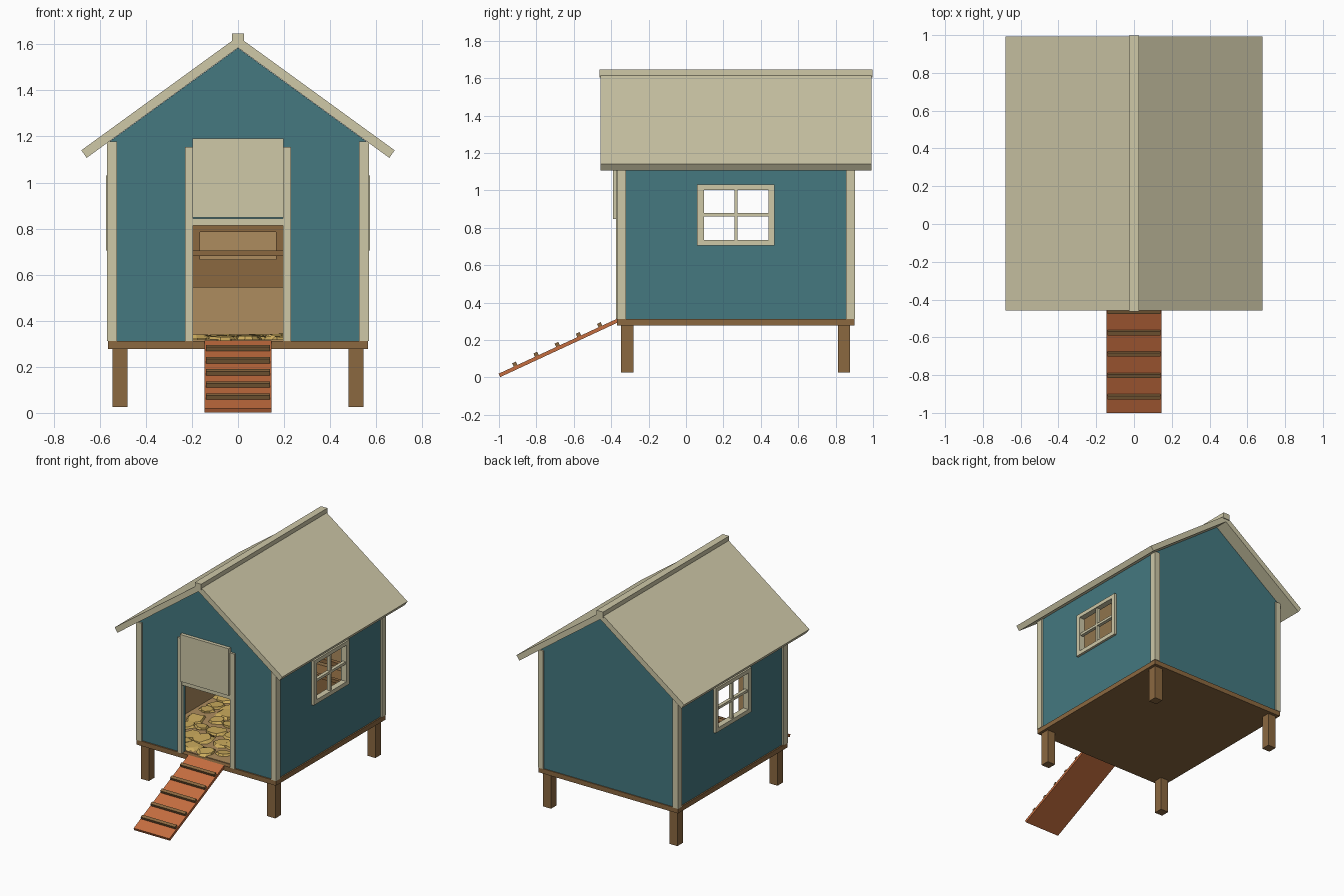
import bpy, bmesh, math, random
from mathutils import Matrix, Vector

random.seed(4)
if "Cube" in bpy.data.objects:
    bpy.data.objects.remove(bpy.data.objects["Cube"], do_unlink=True)


def material(name, rgb):
    m = bpy.data.materials.new(name)
    m.use_nodes = True
    m.diffuse_color = (*rgb, 1)
    m.node_tree.nodes["Principled BSDF"].inputs["Base Color"].default_value = (*rgb, 1)
    return m


TEAL = material("teal paint", (0.058, 0.188, 0.216))
CREAM = material("cream trim", (0.62, 0.58, 0.39))
BROWN = material("brown timber", (0.258, 0.138, 0.051))
TAN = material("bare plywood", (0.42, 0.265, 0.112))
ORANGE = material("ramp wood", (0.56, 0.155, 0.05))
STRAW = material("straw yellow", (0.60, 0.41, 0.11))


def finish(name, bm, *mats):
    bmesh.ops.recalc_face_normals(bm, faces=bm.faces[:])
    mesh = bpy.data.meshes.new(name)
    bm.to_mesh(mesh)
    bm.free()
    for m in mats:
        mesh.materials.append(m)
    obj = bpy.data.objects.new(name, mesh)
    bpy.context.collection.objects.link(obj)
    return obj


def line_inside(obj, inward):
    """Give the faces that look into the house the second material."""
    for p in obj.data.polygons:
        if p.normal.dot(Vector(inward)) > 0.9:
            p.material_index = 1


def box(name, x, y, z, mat):
    bm = bmesh.new()
    spans = (x, y, z)
    size = [b - a for a, b in spans]
    mid = [(a + b) / 2 for a, b in spans]
    bmesh.ops.create_cube(bm, size=1, matrix=Matrix.Translation(mid) @ Matrix.Diagonal((*size, 1)))
    return finish(name, bm, mat)


def prism(name, profile, y0, y1, *mats):
    """Extrude an x-z outline along y."""
    bm = bmesh.new()
    face = bm.faces.new([bm.verts.new((x, y0, z)) for x, z in profile])
    ext = bmesh.ops.extrude_face_region(bm, geom=[face])["geom"]
    bmesh.ops.translate(bm, vec=(0, y1 - y0, 0), verts=[v for v in ext if isinstance(v, bmesh.types.BMVert)])
    return finish(name, bm, *mats)


def side_wall(name, side):
    """Wall panel as a three by three grid without its centre cell."""
    ys, zs = (-0.35, 0.09, 0.445, 0.885), (0.31, 0.725, 1.01, 1.18)
    bm = bmesh.new()
    grid = [[bm.verts.new((side * 0.555, y, z)) for z in zs] for y in ys]
    for i in range(3):
        for j in range(3):
            if (i, j) != (1, 1):
                bm.faces.new((grid[i][j], grid[i + 1][j], grid[i + 1][j + 1], grid[i][j + 1]))
    ext = bmesh.ops.extrude_face_region(bm, geom=bm.faces[:])["geom"]
    bmesh.ops.translate(bm, vec=(-side * 0.03, 0, 0), verts=[v for v in ext if isinstance(v, bmesh.types.BMVert)])
    line_inside(finish(name, bm, TEAL, TAN), (-side, 0, 0))


# Base and legs
box("floor_board", (-0.565, 0.565), (-0.368, 0.9), (0.278, 0.313), BROWN)
box("inner_floor", (-0.525, 0.525), (-0.33, 0.86), (0.31, 0.318), TAN)
for sx, side in ((-1, "right"), (1, "left")):
    for y, end in ((-0.347, "front"), (0.812, "back")):
        x = sorted((sx * 0.48, sx * 0.545))
        box(f"{end}_{side}_leg", x, (y, y + 0.066), (0.025, 0.28), BROWN)

# Gable walls, the front one with a doorway notch
gable = [(0.555, 0.31), (0.555, 1.18), (0, 1.584), (-0.555, 1.18), (-0.555, 0.31)]
doorway = [(-0.198, 0.31), (-0.198, 0.83), (0.198, 0.83), (0.198, 0.31)]
line_inside(prism("front_wall", gable + doorway, -0.358, -0.328, TEAL, TAN), (0, 1, 0))
line_inside(prism("back_wall", gable, 0.863, 0.893, TEAL, TAN), (0, -1, 0))

for sx, side in ((-1, "right"), (1, "left")):
    side_wall(f"{side}_wall", sx)

    # Corner trim
    x = sorted((sx * 0.525, sx * 0.568))
    for y, end in (((-0.37, -0.32), "front"), ((0.855, 0.904), "back")):
        box(f"{end}_{side}_corner_trim", x, y, (0.313, 1.178), CREAM)

    # Window frame and glazing bars
    x = sorted((sx * 0.53, sx * 0.573))
    for n, y in enumerate(((0.06, 0.095), (0.44, 0.473))):
        box(f"{side}_window_stile_{n}", x, y, (0.705, 1.03), CREAM)
    for n, z in enumerate(((0.705, 0.735), (1.002, 1.03))):
        box(f"{side}_window_rail_{n}", x, (0.095, 0.44), z, CREAM)
    x = sorted((sx * 0.54, sx * 0.565))
    box(f"{side}_window_upright_bar", x, (0.258, 0.276), (0.735, 1.002), CREAM)
    box(f"{side}_window_cross_bar", x, (0.095, 0.44), (0.86, 0.878), CREAM)

    # Sliding door runner
    box(f"{side}_door_runner", sorted((sx * 0.196, sx * 0.231)), (-0.373, -0.35), (0.313, 1.155), CREAM)

    # Roof slab
    slab = [(0, 1.634), (sx * 0.68, 1.14), (sx * 0.657, 1.107), (0, 1.585)]
    prism(f"{side}_roof", slab, -0.458, 0.992, CREAM)

box("ridge_cap", (-0.026, 0.026), (-0.463, 0.998), (1.604, 1.647), CREAM)

# Raised door and lintel
box("sliding_door", (-0.198, 0.198), (-0.39, -0.365), (0.848, 1.192), CREAM)
box("door_lintel", (-0.197, 0.197), (-0.37, -0.33), (0.813, 0.843), CREAM)

# Nest box at the back
box("nest_shelf", (-0.525, 0.525), (0.52, 0.863), (0.545, 0.56), BROWN)
box("nest_front", (-0.525, 0.525), (0.5, 0.52), (0.545, 0.665), BROWN)
box("nest_top_beam", (-0.525, 0.525), (0.5, 0.53), (0.785, 0.815), BROWN)
box("perch", (-0.525, 0.525), (0.47, 0.495), (0.682, 0.706), BROWN)
for n, x in enumerate((-0.505, -0.182, 0.182, 0.505)):
    box(f"nest_post_{n}", (x - 0.018, x + 0.018), (0.5, 0.53), (0.66, 0.79), BROWN)

# Straw: flat ragged tufts scattered over the floor
bm = bmesh.new()
for i in range(8):
    for j in range(9):
        spot = Vector((-0.42 + i * 0.12, -0.24 + j * 0.125, random.uniform(0.322, 0.332)))
        spot += Vector((random.uniform(-0.03, 0.03), random.uniform(-0.03, 0.03), 0))
        radius = random.uniform(0.05, 0.085)
        tuft = bmesh.ops.create_cone(bm, cap_ends=True, segments=9, radius1=radius, radius2=radius * 0.8, depth=0.016)
        turn = Matrix.Rotation(random.uniform(-0.1, 0.1), 4, "X") @ Matrix.Rotation(random.uniform(0, 6), 4, "Z")
        for v in tuft["verts"]:
            v.co.xy *= random.uniform(0.75, 1.15)
            v.co = turn @ v.co + spot
finish("straw_bedding", bm, STRAW)

# Ramp with cleats
tilt = Matrix.Translation((0, -0.68, 0.158)) @ Matrix.Rotation(math.radians(24.9), 4, "X")
box("ramp", (-0.145, 0.145), (-0.35, 0.35), (-0.01, 0.01), ORANGE).matrix_world = tilt
for n in range(5):
    y = -0.25 + n * 0.125
    box(f"ramp_cleat_{n}", (-0.139, 0.139), (y - 0.011, y + 0.011), (0.008, 0.03), BROWN).matrix_world = tilt
